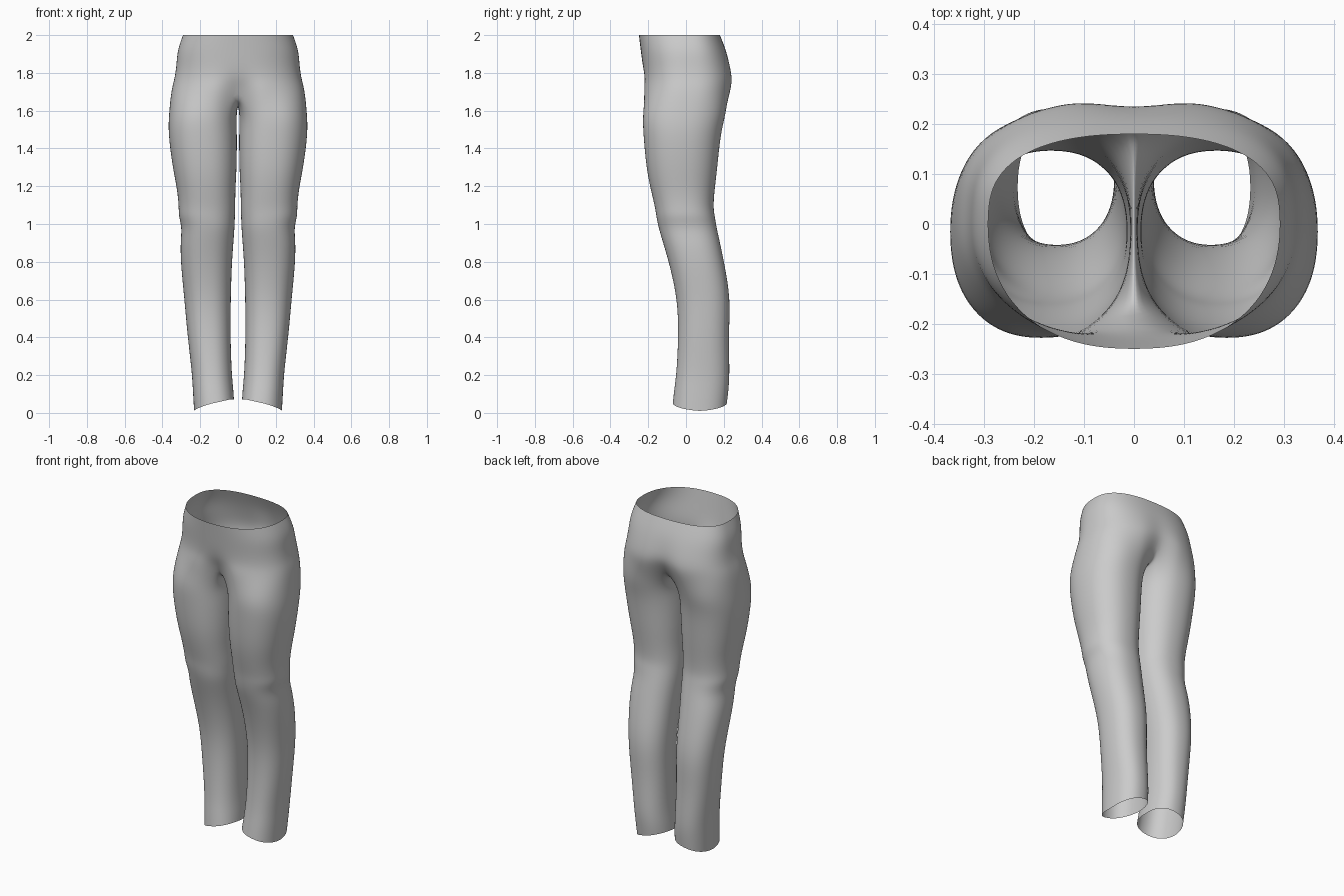
import bpy, bmesh, math

cube = bpy.data.objects.get("Cube")
if cube:
    bpy.data.objects.remove(cube)

OUTER, INNER = 22, 8          # segments round the outside and inside of a leg
SEAM = math.radians(138)      # where the crotch seam meets the leg ring

# height, half width, front y, back y, front dip, back dip
PELVIS = [(2.0, .292, -.25, .18, 0, 0), (1.92, .322, -.24, .213, 0, 0),
          (1.84, .326, -.23, .238, 0, .008), (1.77, .336, -.226, .254, .012, .018),
          (1.71, .354, -.238, .25, .06, .045)]
# height, inner x, outer x, front y, back y
LEG = [(1.58, .008, .367, -.232, .212), (1.48, .005, .371, -.227, .184),
       (1.3, .006, .347, -.212, .167), (1.18, .014, .322, -.187, .152),
       (1.09, .014, .314, -.165, .145), (1.04, .016, .315, -.158, .153),
       (.98, .018, .297, -.146, .163), (.9, .024, .306, -.122, .181),
       (.78, .033, .303, -.086, .206), (.6, .038, .284, -.046, .237),
       (.42, .04, .269, -.04, .226), (.22, .034, .245, -.05, .232),
       (.13, .025, .24, -.062, .227), (.04, .021, .233, -.071, .217)]


def power(v, p):
    return math.copysign(abs(v) ** p, v)


def pelvis_row(z, w, front, back, dip_f, dip_b):
    """Half ring from the front centre round the hip to the back centre."""
    row = []
    for i in range(OUTER + 1):
        a = math.pi * (i / OUTER - .5)
        x = w * power(math.cos(a), .85)
        y = power(math.sin(a), .9) * (back if a > 0 else -front)
        if a > 0:
            y = back * power(math.sin(a), .72)
        notch = math.exp(-(x / .07) ** 2)
        y += notch * (dip_f if a < 0 else -dip_b)
        row.append((0 if i in (0, OUTER) else x, y, z))
    return row


def leg_point(a, z, x0, x1, y0, y1):
    x = (x0 + x1) / 2 + (x1 - x0) / 2 * power(math.cos(a), .88)
    y = (y0 + y1) / 2 + (y1 - y0) / 2 * power(math.sin(a), .88)
    if z < .1:                # the hem hangs lowest on the outside
        z -= .03 * math.cos(a) - .012 * abs(math.sin(a))
    return x, y, z


def leg_row(key):
    """Full ring: outer arc front to back, then inner arc back to front."""
    outer = [-SEAM + 2 * SEAM * i / OUTER for i in range(OUTER + 1)]
    gap = 2 * math.pi - 2 * SEAM
    inner = [SEAM + gap * i / INNER for i in range(1, INNER)]
    return [leg_point(a, *key) for a in outer + inner]


bm = bmesh.new()


def add_row(points):
    return [bm.verts.new(p) for p in points]


def bridge(upper, lower, closed):
    n = len(upper)
    for i in range(n if closed else n - 1):
        j = (i + 1) % n
        bm.faces.new((upper[i], lower[i], lower[j], upper[j]))


# Waist and hips
rows = [add_row(pelvis_row(*key)) for key in PELVIS]
for upper, lower in zip(rows, rows[1:]):
    bridge(upper, lower, False)

# Crotch seam running under the body from back to front
hip = rows[-1]
y_front, y_back = hip[0].co.y, hip[-1].co.y
seam = []
for i in range(1, INNER):
    t = math.pi * i / INNER
    y = (y_front + y_back) / 2 + (y_back - y_front) / 2 * math.cos(t)
    seam.append((0, y, 1.71 - .08 * math.sin(t)))

# Leg
previous = hip + add_row(seam)
for key in LEG:
    current = add_row(leg_row(key))
    bridge(previous, current, True)
    previous = current

bmesh.ops.recalc_face_normals(bm, faces=bm.faces)
outermost = max(bm.faces, key=lambda f: f.calc_center_median().x)
if outermost.normal.x < 0:
    bmesh.ops.reverse_faces(bm, faces=bm.faces)

mesh = bpy.data.meshes.new("trousers")
bm.to_mesh(mesh)
bm.free()
trousers = bpy.data.objects.new("trousers", mesh)
bpy.context.collection.objects.link(trousers)

# Plain grey cloth
cloth = bpy.data.materials.new("grey cloth")
cloth.use_nodes = True
colour = (.6, .6, .6, 1)
cloth.diffuse_color = colour
cloth.node_tree.nodes["Principled BSDF"].inputs["Base Color"].default_value = colour
mesh.materials.append(cloth)

# Second leg by mirroring, then smoothing
mirror = trousers.modifiers.new("mirror", 'MIRROR')
mirror.use_clip = True
mirror.merge_threshold = .001
smooth = trousers.modifiers.new("smooth", 'SUBSURF')
smooth.levels = smooth.render_levels = 2
for polygon in mesh.polygons:
    polygon.use_smooth = True
